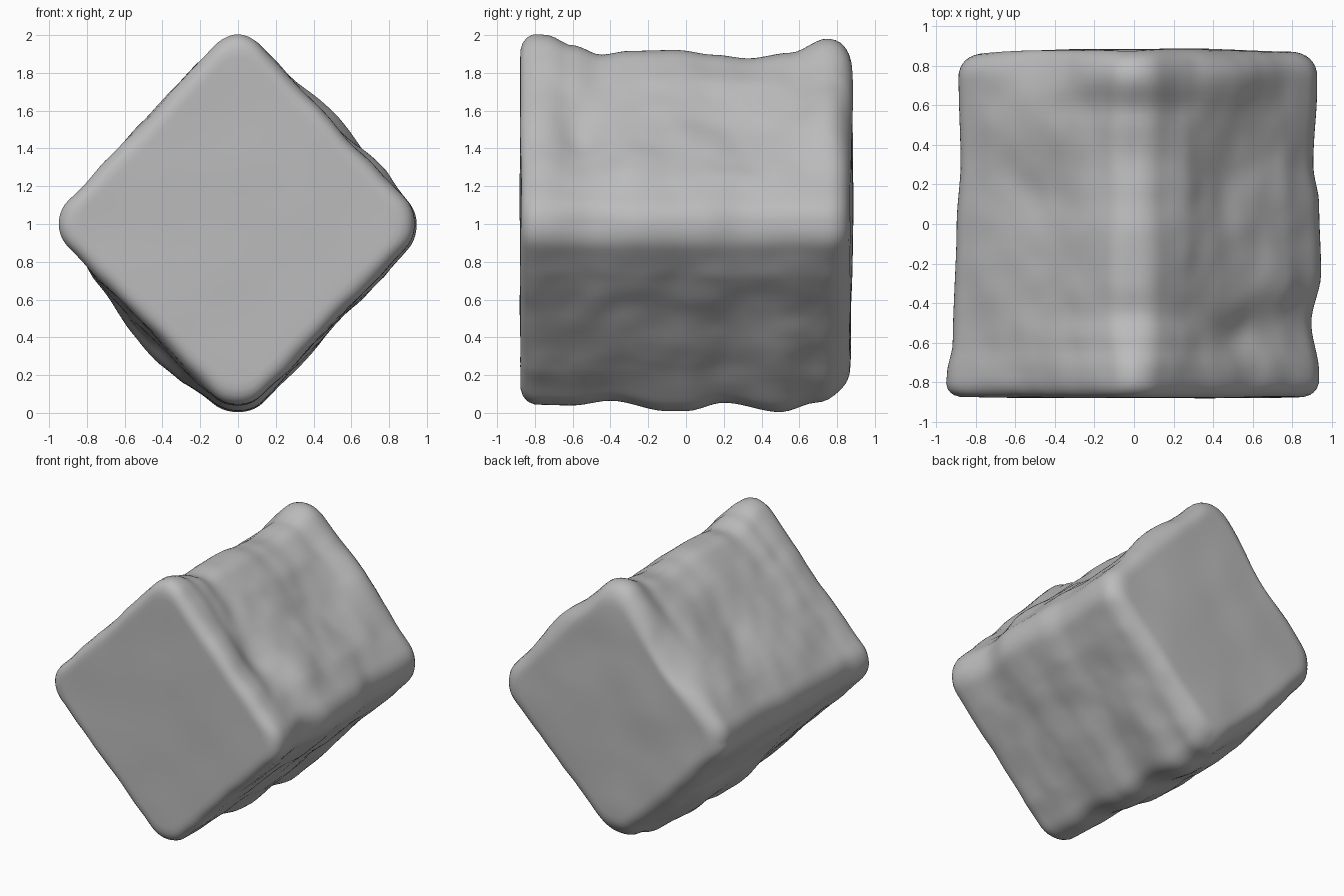
import bpy, bmesh, math
from mathutils import Vector, noise

old = bpy.data.objects.get("Cube")
if old:
    bpy.data.objects.remove(old, do_unlink=True)

# Reach of each long ridge from the centre line, as (y, distance) points
TOP = [(-.8, 1.0), (-.74, .995), (-.6, .94), (-.45, .89), (-.3, .91), (-.05, .915),
       (.15, .89), (.33, .87), (.55, .9), (.75, .975), (.85, .98)]
BOTTOM = [(-.85, .95), (-.6, .955), (-.4, .93), (-.1, .985), (0, .985), (.2, .94),
          (.5, .99), (.7, .94), (.85, .9)]
LEFT = [(-.85, .93), (-.75, .93), (-.5, .89), (-.25, .94), (.1, .93), (.3, .9), (.7, .92)]
RIGHT = [(-.85, .95), (-.76, .94), (-.6, .91), (0, .89), (.3, .87), (.75, .88)]

# Dents and swellings: centre, spread, height along the outward direction
LUMPS = [((.55, -.57, 1.5), (.2, .11, .2), -.06),
         ((.7, -.25, 1.35), (.18, .15, .18), .02),
         ((.48, .2, 1.55), (.12, .25, .15), -.03),
         ((.25, .2, 1.75), (.12, .25, .12), .02),
         ((.5, .75, 1.55), (.25, .18, .25), .05),
         ((-.5, .15, 1.5), (.25, .16, .25), -.03),
         ((-.45, .85, 1.5), (.25, .15, .25), -.05),
         ((-.42, .15, .4), (.4, .5, .4), .08)]


def along(points, y):
    """Smoothly interpolate a ridge profile."""
    if y <= points[0][0]:
        return points[0][1]
    for (y0, d0), (y1, d1) in zip(points, points[1:]):
        if y <= y1:
            t = (y - y0) / (y1 - y0)
            return d0 + (d1 - d0) * t * t * (3 - 2 * t)
    return points[-1][1]


def fillet(a, b, r):
    """Round the corners of a unit square at a boundary point."""
    p = Vector((a, b))
    core = Vector([max(r - 1, min(1 - r, c)) for c in p])
    step = p - core
    return core + step.normalized() * r if step.length > r else p


def shape(co):
    # Rounded square section, turned onto its corner
    u, v, w = co
    m = max(abs(u), abs(w))
    edge = fillet(u / m, w / m, .24) if m > 1e-5 else Vector((0, 0))
    ring, v = fillet(m, v, .1 if v < 0 else .14)
    edge *= ring * .765 / math.sqrt(2)
    x, z, y = edge.x - edge.y, edge.x + edge.y, v * .877

    # Each ridge follows its profile, which softens across the faces
    total = abs(x) + abs(z) + 1e-6
    near_side, near_top = abs(x) / total, abs(z) / total
    x *= .93 + (along(LEFT if x > 0 else RIGHT, y) - .93) * near_side
    z *= .94 + (along(TOP if z > 0 else BOTTOM, y) - .94) * near_top
    p = Vector((x, y, z + 1))

    # Worn, lumpy stone sides that swell slightly between the two ends
    out = Vector((math.copysign(.707, x), 0, math.copysign(.707, z)))
    ridge = min(1, 4 * min(abs(x), abs(z)))
    amount = .004 + .016 * (1 - v ** 4)
    amount += noise.noise(p * 3.2) * .018 + noise.noise(p * 7) * .006
    for centre, spread, height in LUMPS:
        q = sum(((a - c) / s) ** 2 for a, c, s in zip(p, centre, spread))
        amount += height * math.exp(-q)
    p += out * amount * ring ** 4 * ridge

    # The front stays nearly flat; the back is rougher and domed
    if v > 0:
        dome = .004 - .02 * (x * x + z * z) + .008 * z
        p.y += (noise.noise(p * 2.7) * .015 + dome) * v ** 4
    else:
        p.y += noise.noise(p * 2.7) * .006 * v ** 4
    return p


# Stone block
bm = bmesh.new()
bmesh.ops.create_cube(bm, size=2)
bmesh.ops.subdivide_edges(bm, edges=bm.edges[:], cuts=47, use_grid_fill=True)
for vert in bm.verts:
    vert.co = shape(vert.co)
bmesh.ops.recalc_face_normals(bm, faces=bm.faces[:])
mesh = bpy.data.meshes.new("stone_block")
bm.to_mesh(mesh)
bm.free()
block = bpy.data.objects.new("stone_block", mesh)
bpy.context.collection.objects.link(block)

# Plain grey stone
stone = bpy.data.materials.new("grey_stone")
stone.use_nodes = True
grey = (.5, .5, .5, 1)
stone.diffuse_color = grey
stone.node_tree.nodes["Principled BSDF"].inputs["Base Color"].default_value = grey
mesh.materials.append(stone)

bpy.context.view_layer.objects.active = block
block.select_set(True)
bpy.ops.object.shade_smooth_by_angle(angle=math.radians(40))
